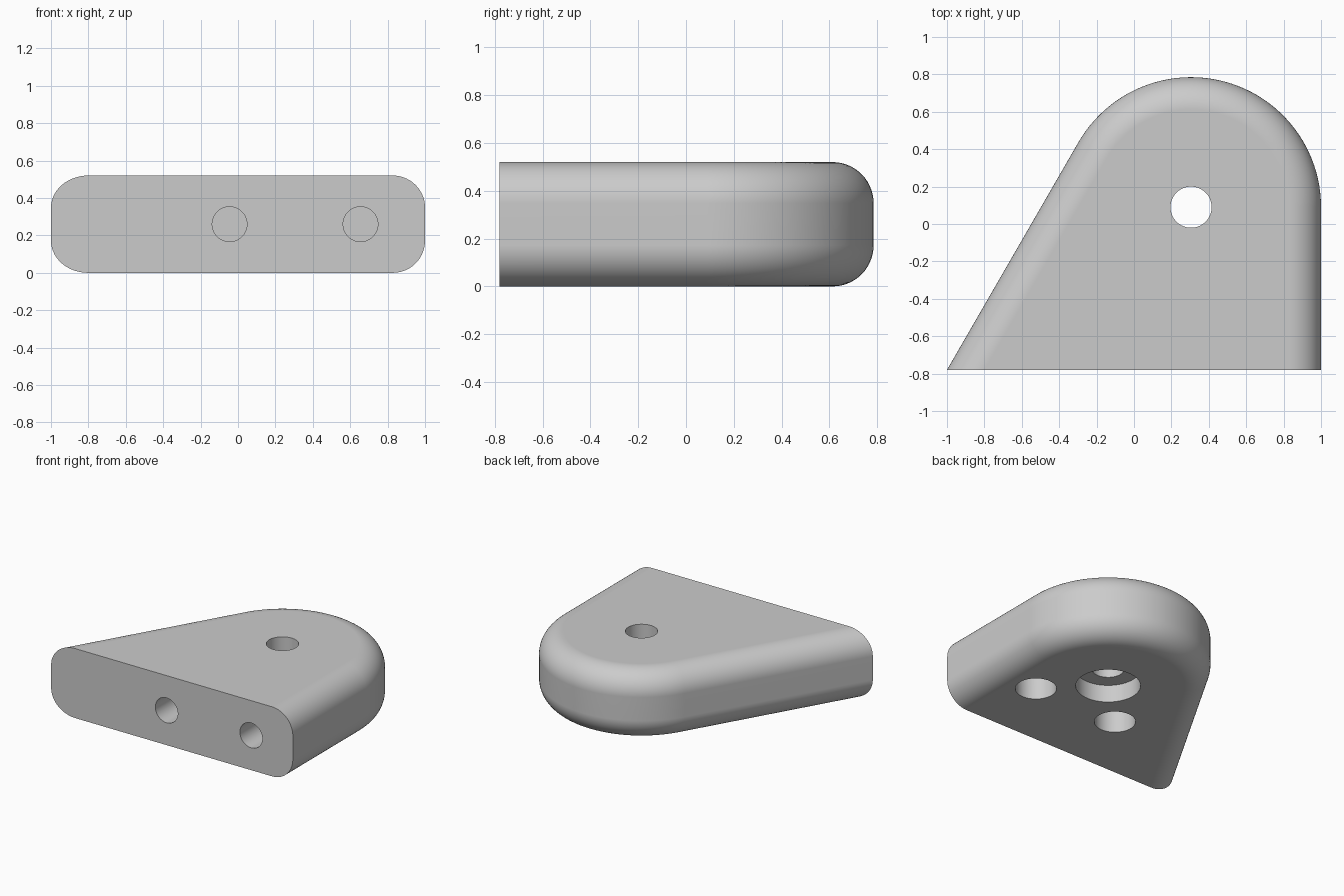
import bpy, bmesh, math
from math import sin, cos, radians, pi
from mathutils import Matrix

cube = bpy.data.objects.get("Cube")
if cube:
    bpy.data.objects.remove(cube, do_unlink=True)

HEIGHT, FRONT, ROUND = 0.52, -0.78, 0.172
CX, CY, R = 0.305, 0.09, 0.695     # rounded end: centre and radius
ARC, STEPS = 48, 14

grey = bpy.data.materials.new("plain grey")
grey.use_nodes = True
colour = (0.6, 0.6, 0.6, 1)
grey.diffuse_color = colour
grey.node_tree.nodes["Principled BSDF"].inputs["Base Color"].default_value = colour


def new_object(name, bm):
    bmesh.ops.recalc_face_normals(bm, faces=bm.faces)
    mesh = bpy.data.meshes.new(name)
    bm.to_mesh(mesh)
    bm.free()
    obj = bpy.data.objects.new(name, mesh)
    bpy.context.collection.objects.link(obj)
    mesh.materials.append(grey)
    return obj


def outline(inset):
    """Teardrop outline: straight front, rounded back, inset on all but the front."""
    r = R - inset
    pts = [(-1 + inset / cos(radians(30)), FRONT), (1 - inset, FRONT)]
    for i in range(ARC + 1):
        a = radians(150) * i / ARC
        pts.append((CX + r * cos(a), CY + r * sin(a)))
    return pts


# Plate body: stacked outlines following quarter-round edges
levels = []
for i in range(STEPS + 1):
    a = pi / 2 * i / STEPS
    levels.append((ROUND * (1 - sin(a)), ROUND * (1 - cos(a))))
levels += [(t, HEIGHT - z) for t, z in reversed(levels)]

bm = bmesh.new()
rings = [[bm.verts.new((x, y, z)) for x, y in outline(t)] for t, z in levels]
n = len(rings[0])
for low, high in zip(rings, rings[1:]):
    for i in range(n):
        if i == 0:
            continue                # the front is closed by one flat face
        j = (i + 1) % n
        bm.faces.new((low[i], low[j], high[j], high[i]))
bm.faces.new(rings[0][::-1])
bm.faces.new(rings[-1])
bm.faces.new([r[0] for r in rings] + [r[1] for r in reversed(rings)])
plate = new_object("bracket_plate", bm)
bpy.context.view_layer.objects.active = plate
plate.select_set(True)


def drill(name, radius, start, length, along_y=False):
    """Cut a round hole from start, upwards or backwards."""
    bm = bmesh.new()
    bmesh.ops.create_cone(bm, cap_ends=True, segments=64, radius1=radius,
                          radius2=radius, depth=length,
                          matrix=Matrix.Translation((0, 0, length / 2)))
    if along_y:
        bm.transform(Matrix.Rotation(-pi / 2, 4, "X"))
    bm.transform(Matrix.Translation(start))
    cutter = new_object(name, bm)
    cutter.hide_render = True
    mod = plate.modifiers.new(name, "BOOLEAN")
    mod.operation, mod.solver, mod.object = "DIFFERENCE", "EXACT", cutter
    bpy.ops.object.modifier_apply(modifier=mod.name)
    bpy.data.objects.remove(cutter, do_unlink=True)


# Through hole with a wide recess underneath
drill("pivot_hole", 0.11, (CX, CY, -0.1), 1)
drill("pivot_recess", 0.22, (CX, CY, -0.1), 0.23)

# Pairs of front bolt holes meeting nut pockets from below
for x in (CX - 0.35, CX + 0.35):
    drill("nut_pocket", 0.14, (x, -0.255, -0.1), 0.49)
    drill("bolt_hole", 0.093, (x, FRONT - 0.1, HEIGHT / 2), 0.8, True)

# Smooth rounds, crisp rims, flat faces kept flat
bpy.ops.object.shade_smooth_by_angle(angle=radians(30))
flat = plate.modifiers.new("flat_faces", "WEIGHTED_NORMAL")
flat.keep_sharp = True
